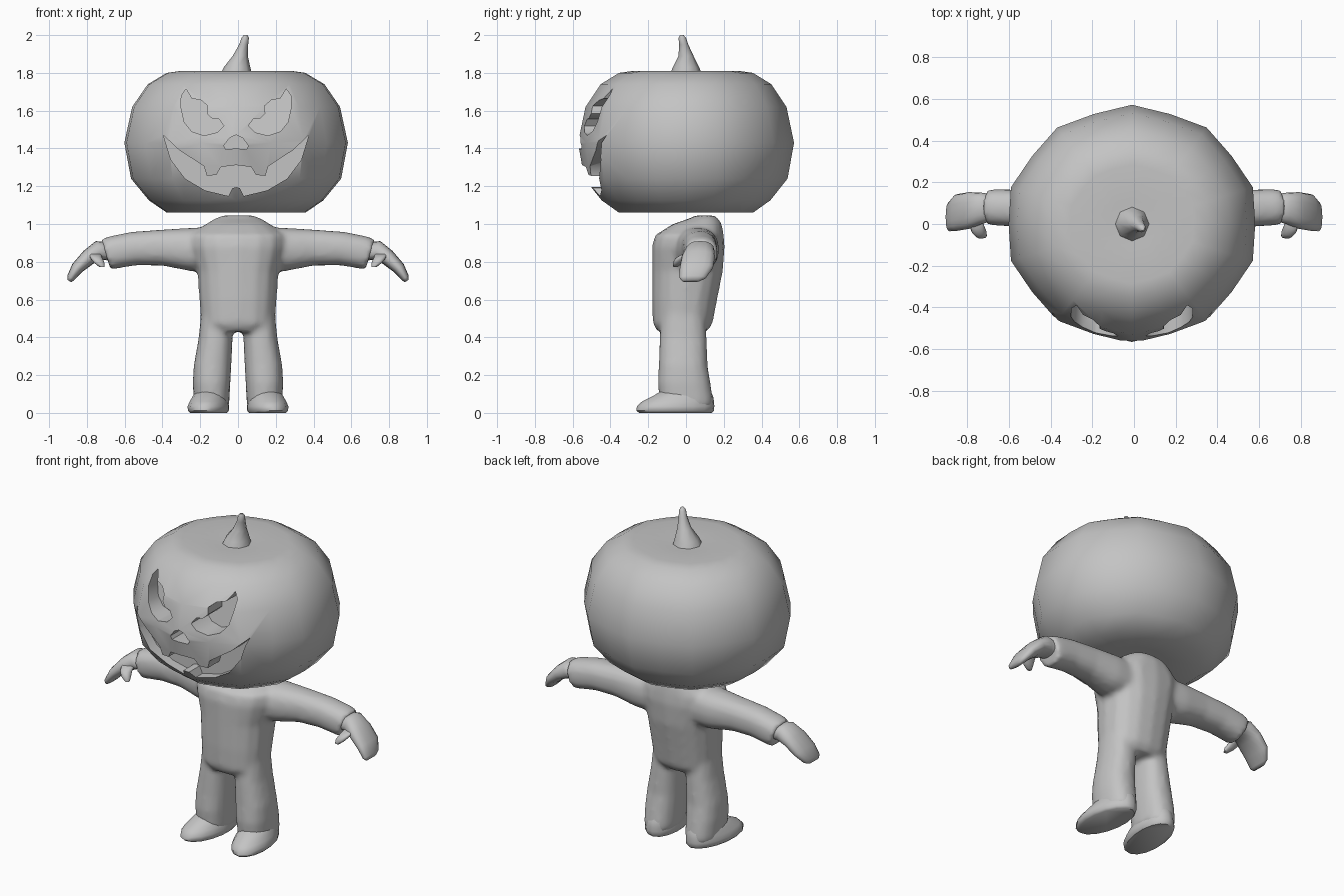
import bpy, bmesh, math
from mathutils import Vector

cube = bpy.data.objects.get("Cube")
if cube:
    bpy.data.objects.remove(cube, do_unlink=True)

grey = bpy.data.materials.new("plain grey")
grey.use_nodes = True
grey.diffuse_color = (0.55, 0.55, 0.55, 1)
grey.node_tree.nodes["Principled BSDF"].inputs["Base Color"].default_value = grey.diffuse_color


def finish(name, bm):
    bmesh.ops.recalc_face_normals(bm, faces=bm.faces)
    mesh = bpy.data.meshes.new(name)
    bm.to_mesh(mesh)
    bm.free()
    mesh.materials.append(grey)
    obj = bpy.data.objects.new(name, mesh)
    bpy.context.collection.objects.link(obj)
    return obj


def activate(obj):
    bpy.ops.object.select_all(action="DESELECT")
    obj.select_set(True)
    bpy.context.view_layer.objects.active = obj


def smooth(obj, degrees):
    activate(obj)
    bpy.ops.object.shade_smooth_by_angle(angle=math.radians(degrees))


def loft(bm, rings):
    """Closed tube through rings of points."""
    loops = [[bm.verts.new(p) for p in ring] for ring in rings]
    n = len(loops[0])
    for a, b in zip(loops, loops[1:]):
        for i in range(n):
            j = (i + 1) % n
            bm.faces.new((a[i], a[j], b[j], b[i]))
    bm.faces.new(loops[0])
    bm.faces.new(loops[-1])


def oval(centre, u, v, sides=16, power=0.85):
    """Ring spanned by two half-axes; a power under one squares it a little."""
    points = []
    for i in range(sides):
        t = math.tau * i / sides
        c, s = math.cos(t), math.sin(t)
        points.append(Vector(centre) + Vector(u) * math.copysign(abs(c) ** power, c)
                      + Vector(v) * math.copysign(abs(s) ** power, s))
    return points


def level(x, z, rx, front, back, turn=0.0, **options):
    """Horizontal ring given by its front and back y."""
    ry = (back - front) / 2
    c, s = math.cos(turn), math.sin(turn)
    return oval((x, (front + back) / 2, z), (rx * c, rx * s, 0), (-ry * s, ry * c, 0), **options)


def upright(side, x, y, z, ry, rz, tilt):
    """Ring across an arm, tilted as the arm bends down."""
    t = math.radians(tilt)
    return oval((side * x, y, z), (0, ry, 0), (side * rz * math.sin(t), 0, rz * math.cos(t)))


# Pumpkin shell: a coarse lathe with ten main corners
profile = [(0.3, 1.065), (0.62, 1.06), (0.78, 1.125), (0.94, 1.24), (1, 1.43),
           (0.93, 1.62), (0.79, 1.74), (0.62, 1.8), (0.5, 1.81), (0.2, 1.8)]
rings = []
for r, z in profile:
    ring = []
    for i in range(20):
        t = math.pi / 2 + math.tau * i / 20
        k = r * (0.97 if i % 2 else 1)
        ring.append((0.61 * k * math.cos(t) - 0.01, 0.572 * k * math.sin(t), z))
    rings.append(ring)
bm = bmesh.new()
loft(bm, rings)
head = finish("pumpkin_head", bm)

# Carved face outlines
eye = [(0.265, 1.715), (0.235, 1.665), (0.185, 1.655), (0.15, 1.625), (0.155, 1.585),
       (0.13, 1.56), (0.09, 1.555), (0.065, 1.52), (0.1, 1.485), (0.17, 1.468),
       (0.235, 1.49), (0.275, 1.54), (0.292, 1.62), (0.29, 1.68)]
half_nose = [(0, 1.472), (0.035, 1.455), (0.065, 1.415), (0.055, 1.395), (0, 1.4)]
half_mouth = [(0, 1.312), (0.08, 1.302), (0.105, 1.26), (0.155, 1.255), (0.17, 1.305),
              (0.23, 1.345), (0.3, 1.39), (0.385, 1.47), (0.345, 1.34), (0.27, 1.24),
              (0.165, 1.178), (0.04, 1.148), (0.02, 1.19), (0, 1.195)]


def flip(points):
    return [(-x, z) for x, z in reversed(points)]


def whole(half):
    return half + flip(half)[1:-1]


for outline in (eye, flip(eye), whole(half_nose), whole(half_mouth)):
    bm = bmesh.new()
    outer = [(x - 0.01, -0.8, z) for x, z in outline]
    inner = [(x - 0.01, -0.39 + 0.2 * max(0, z - 1.45), z) for x, z in outline]
    loft(bm, [outer, inner])
    cutter = finish("face_cutter", bm)
    cutter.hide_render = True
    cut = head.modifiers.new("carve", "BOOLEAN")
    cut.operation = "DIFFERENCE"
    cut.solver = "EXACT"
    cut.object = cutter
    activate(head)
    bpy.ops.object.modifier_apply(modifier=cut.name)
    bpy.data.objects.remove(cutter, do_unlink=True)
smooth(head, 45)

# Bent stem
bm = bmesh.new()
stem = [(-0.01, 1.79, 0.085, 0), (-0.005, 1.83, 0.07, 0), (0.012, 1.89, 0.04, 0),
        (0.03, 1.95, 0.024, -0.012), (0.038, 1.985, 0.02, -0.02), (0.04, 2, 0.01, -0.022)]
loft(bm, [level(x, z, r, y - r, y + r, sides=8, power=1) for x, z, r, y in stem])
smooth(finish("stem", bm), 60)

# Suit: torso, legs and sleeves fused into one soft skin
bm = bmesh.new()
torso = [(0.43, 0.16, -0.15, 0.11), (0.47, 0.195, -0.175, 0.14), (0.6, 0.205, -0.18, 0.165),
         (0.75, 0.215, -0.18, 0.195), (0.88, 0.25, -0.18, 0.205), (0.94, 0.25, -0.165, 0.2),
         (1, 0.17, -0.07, 0.19), (1.03, 0.12, 0.02, 0.17), (1.045, 0.08, 0.05, 0.15)]
loft(bm, [level(0, *ring) for ring in torso])
leg = [(0.11, 0.55, 0.085, -0.13, 0.1), (0.118, 0.4, 0.09, -0.14, 0.11),
       (0.135, 0.25, 0.1, -0.145, 0.115), (0.14, 0.16, 0.1, -0.15, 0.13),
       (0.14, 0.06, 0.095, -0.14, 0.145), (0.14, 0.03, 0.09, -0.13, 0.14)]
sleeve = [(0.12, 0.05, 0.865, 0.12, 0.12, 0), (0.25, 0.06, 0.865, 0.115, 0.115, 0),
          (0.4, 0.07, 0.875, 0.095, 0.096, 0), (0.55, 0.075, 0.87, 0.09, 0.09, 8),
          (0.66, 0.08, 0.85, 0.088, 0.088, 15), (0.7, 0.08, 0.838, 0.085, 0.085, 18)]
for side in (1, -1):
    loft(bm, [level(side * x, *rest) for x, *rest in leg])
    loft(bm, [upright(side, *ring) for ring in sleeve])
suit = finish("suit", bm)
skin = suit.modifiers.new("fuse", "REMESH")
skin.mode = "VOXEL"
skin.voxel_size = 0.016
skin.use_smooth_shade = True
soften = suit.modifiers.new("soften", "SMOOTH")
soften.factor = 0.5
soften.iterations = 5

# Hands with thumbs, and shoes turned slightly outward
palm = [(0.66, 0.08, 0.85, 0.06, 0.055, 20), (0.73, 0.075, 0.86, 0.075, 0.055, 25),
        (0.79, 0.065, 0.825, 0.088, 0.043, 40), (0.85, 0.055, 0.768, 0.088, 0.034, 52),
        (0.885, 0.035, 0.715, 0.07, 0.022, 58), (0.893, 0.025, 0.698, 0.045, 0.012, 60)]
thumb = [(0.76, 0.02, 0.84, 0.04, 0.035, 90), (0.75, -0.02, 0.82, 0.035, 0.032, 90),
         (0.735, -0.045, 0.795, 0.025, 0.028, 90), (0.72, -0.055, 0.772, 0.012, 0.014, 90)]
shoe = [(0.155, 0, 0.095, -0.25, 0.14), (0.157, 0.012, 0.106, -0.265, 0.15),
        (0.157, 0.035, 0.108, -0.262, 0.152), (0.154, 0.06, 0.1, -0.235, 0.15),
        (0.148, 0.09, 0.09, -0.175, 0.145), (0.14, 0.13, 0.07, -0.11, 0.12)]
for side, word in ((1, "left"), (-1, "right")):
    bm = bmesh.new()
    loft(bm, [upright(side, *ring) for ring in palm])
    loft(bm, [upright(side, *ring) for ring in thumb])
    smooth(finish(word + "_hand", bm), 70)
    bm = bmesh.new()
    loft(bm, [level(side * x, *rest, turn=side * 0.14, power=1) for x, *rest in shoe])
    smooth(finish(word + "_shoe", bm), 50)
